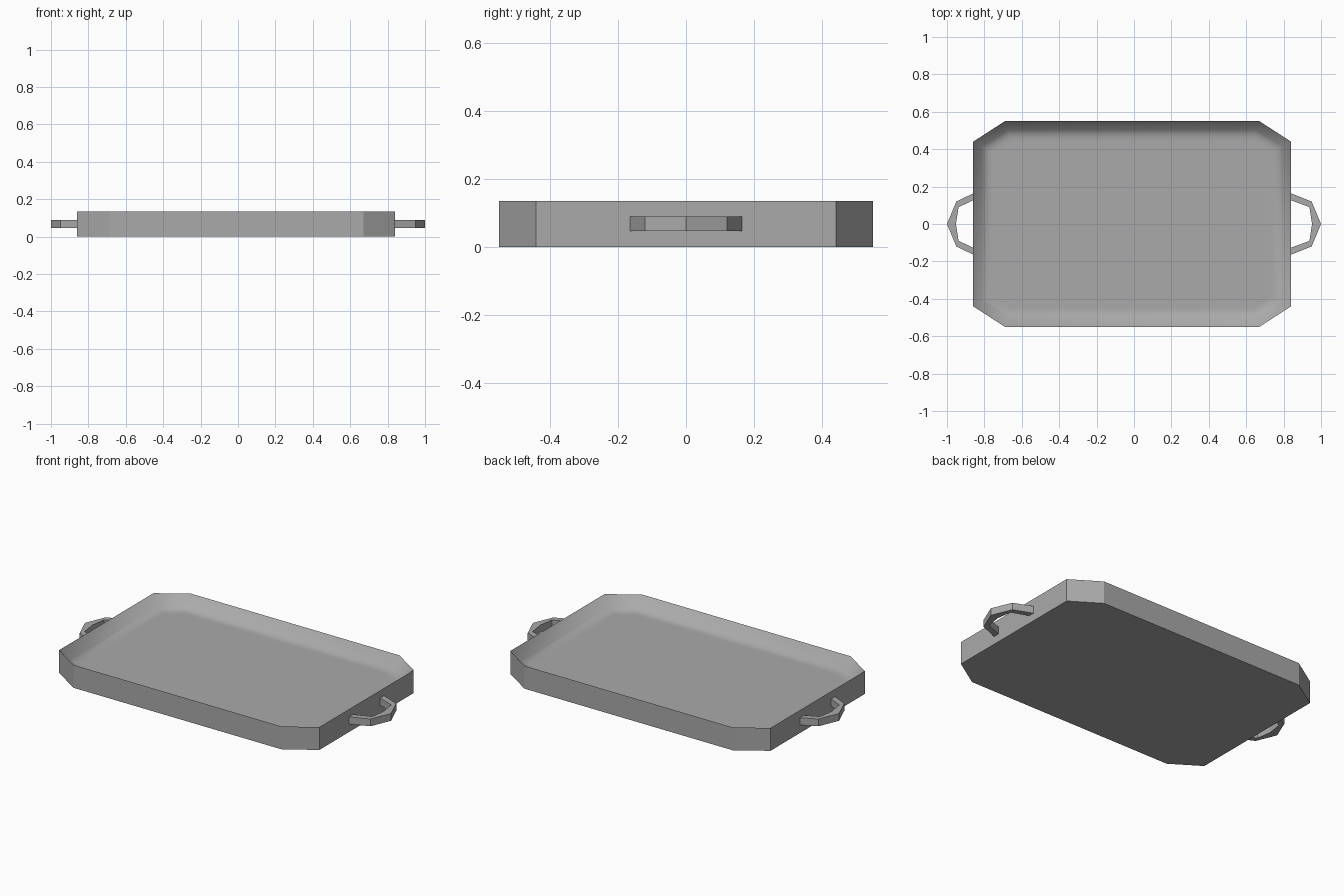
import bpy
import bmesh

# Remove the default cube
cube = bpy.data.objects.get("Cube")
if cube:
    bpy.data.objects.remove(cube)

# Single grey metal colour
COLOUR = (0.4, 0.4, 0.4, 1.0)
metal = bpy.data.materials.new("grey metal")
metal.use_nodes = True
metal.diffuse_color = COLOUR
metal.node_tree.nodes["Principled BSDF"].inputs["Base Color"].default_value = COLOUR

TRAY_X = -0.01
HALF_X, HALF_Y = 0.85, 0.55
CUT_X, CUT_Y = 0.17, 0.11
HEIGHT = 0.135


def make_object(name, bm):
    bmesh.ops.recalc_face_normals(bm, faces=bm.faces)
    mesh = bpy.data.meshes.new(name)
    bm.to_mesh(mesh)
    bm.free()
    mesh.materials.append(metal)
    obj = bpy.data.objects.new(name, mesh)
    bpy.context.collection.objects.link(obj)
    return obj


def octagon(inset):
    """Cut-corner rectangle moved evenly inwards."""
    hx, hy = HALF_X - inset, HALF_Y - inset
    length = (CUT_X ** 2 + CUT_Y ** 2) ** 0.5
    nx, ny = CUT_Y / length, CUT_X / length
    reach = nx * (HALF_X - CUT_X) + ny * HALF_Y - inset
    cx, cy = (reach - ny * hy) / nx, (reach - nx * hx) / ny
    return [(hx, -cy), (hx, cy), (cx, hy), (-cx, hy),
            (-hx, cy), (-hx, -cy), (-cx, -hy), (cx, -hy)]


# Tray: straight outside, rounded slope inside, as (inset, height) rings
rings = [(0, 0), (0, HEIGHT), (0.047, 0.078), (0.07, 0.067),
         (0.09, 0.064), (0.11, 0.064)]
bm = bmesh.new()
loops = [[bm.verts.new((x + TRAY_X, y, z)) for x, y in octagon(inset)]
         for inset, z in rings]
for level, (low, high) in enumerate(zip(loops, loops[1:])):
    for i in range(8):
        j = (i + 1) % 8
        face = bm.faces.new((low[i], low[j], high[j], high[i]))
        face.smooth = level > 0
bm.faces.new(loops[0])
bm.faces.new(loops[-1]).smooth = True
make_object("tray", bm)


# Handles: flat angular loops at the two ends
def make_handle(name, side):
    wall = HALF_X + side * TRAY_X
    half_outer = [(wall - 0.003, 0.165), (0.95, 0.12)]
    half_inner = [(wall - 0.003, 0.128), (0.938, 0.09)]

    def full(half, tip):
        return half + [(tip, 0)] + [(x, -y) for x, y in reversed(half)]

    bm = bmesh.new()
    sections = []
    for outer, inner in zip(full(half_outer, 1.0), full(half_inner, 0.952)):
        sections.append([bm.verts.new((side * x, y, z))
                         for (x, y), z in ((outer, 0.047), (outer, 0.09),
                                           (inner, 0.09), (inner, 0.047))])
    for a, b in zip(sections, sections[1:]):
        for i in range(4):
            j = (i + 1) % 4
            bm.faces.new((a[i], a[j], b[j], b[i]))
    bm.faces.new(sections[0])
    bm.faces.new(sections[-1])
    make_object(name, bm)


make_handle("left_handle", 1)
make_handle("right_handle", -1)
